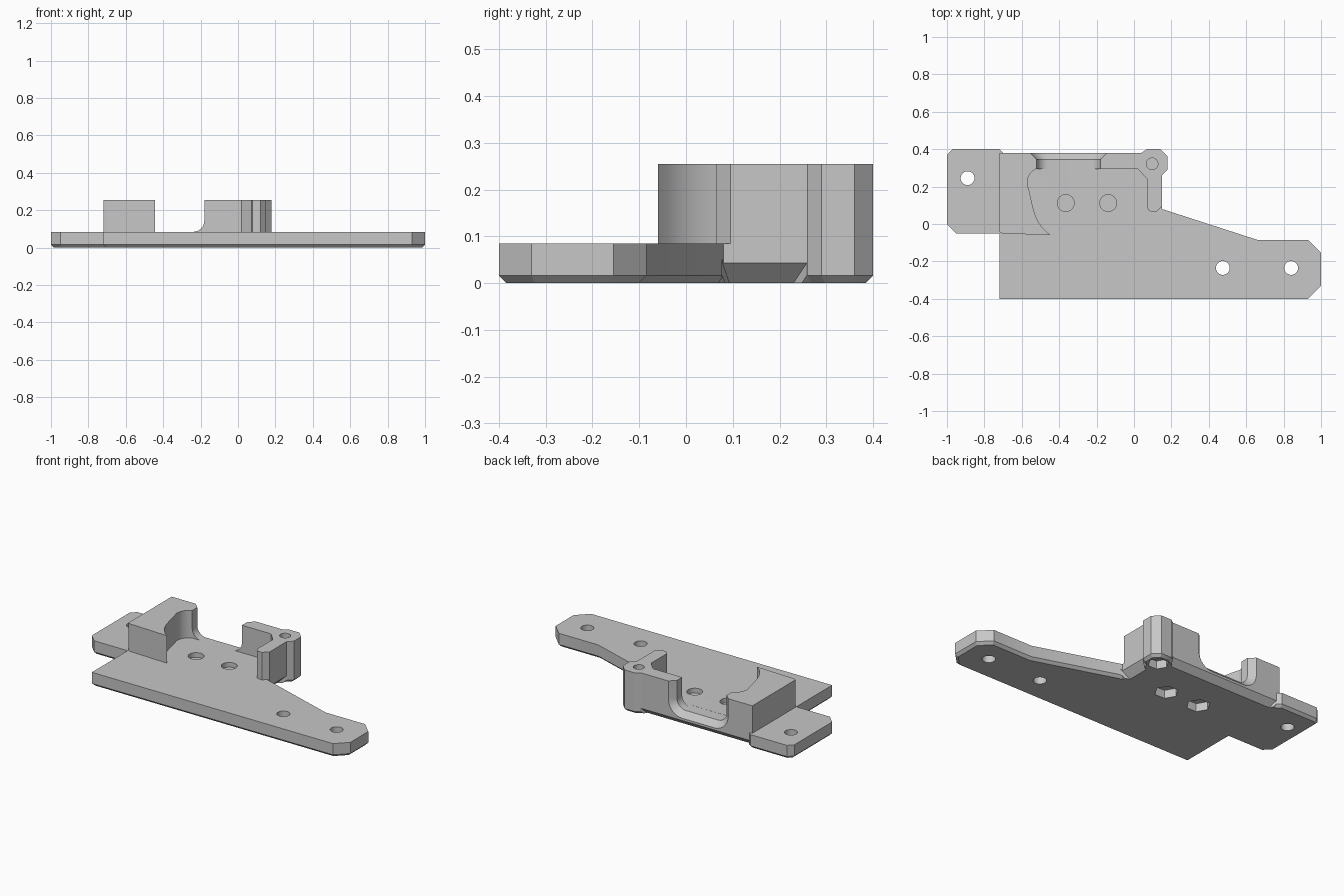
import bpy, bmesh, math
from mathutils import Vector
from mathutils.geometry import interpolate_bezier

if "Cube" in bpy.data.objects:
    bpy.data.objects.remove(bpy.data.objects["Cube"])

grey = bpy.data.materials.new("plain grey")
grey.use_nodes = True
colour = (0.57, 0.57, 0.57, 1)
grey.diffuse_color = colour
grey.node_tree.nodes["Principled BSDF"].inputs["Base Color"].default_value = colour


def loft(name, loops):
    """Closed solid skinned through matching loops of 3D points."""
    bm = bmesh.new()
    rings = [[bm.verts.new(p) for p in loop] for loop in loops]
    n = len(rings[0])
    for a, b in zip(rings, rings[1:]):
        for i in range(n):
            j = (i + 1) % n
            bm.faces.new((a[i], a[j], b[j], b[i]))
    bm.faces.new(rings[0][::-1])
    bm.faces.new(rings[-1])
    bmesh.ops.recalc_face_normals(bm, faces=bm.faces)
    mesh = bpy.data.meshes.new(name)
    bm.to_mesh(mesh)
    bm.free()
    mesh.materials.append(grey)
    obj = bpy.data.objects.new(name, mesh)
    bpy.context.collection.objects.link(obj)
    return obj


def level(points, z):
    return [(x, y, z) for x, y in points]


def inset(points, d):
    """Mitred inward offset of a counter-clockwise outline."""
    out = []
    for i, p in enumerate(points):
        p, a, b = Vector(p), Vector(points[i - 1]), Vector(points[(i + 1) % len(points)])
        u, v = (p - a).normalized(), (b - p).normalized()
        nu, nv = Vector((-u.y, u.x)), Vector((-v.y, v.x))
        out.append(p + (nu + nv) * d / (1 + nu.dot(nv)))
    return out


def drill(x, y, r, z0, z1, sides=32):
    ring = [(x + r * math.cos(math.tau * i / sides), y + r * math.sin(math.tau * i / sides))
            for i in range(sides)]
    return loft("hole_cutter", [level(ring, z0), level(ring, z1)])


def cut(obj, cutters):
    bpy.context.view_layer.objects.active = obj
    for c in cutters:
        c.hide_render = True
        mod = obj.modifiers.new("cut", "BOOLEAN")
        mod.operation, mod.solver, mod.object = "DIFFERENCE", "EXACT", c
        bpy.ops.object.modifier_apply(modifier=mod.name)


THICK, TOP, BEVEL = 0.085, 0.255, 0.016

# Base plate with a chamfered underside
post = [(0.15, 0.26), (0.18, 0.29), (0.18, 0.36), (0.14, 0.4), (0.07, 0.4), (0.04, 0.38)]
outline = [(-1, 0), (-0.95, -0.05), (-0.72, -0.05), (-0.72, -0.4), (0.93, -0.4),
           (1, -0.33), (1, -0.155), (0.93, -0.085), (0.66, -0.085), (0.15, 0.08)]
outline += post + [(-0.7, 0.38), (-0.72, 0.4), (-0.97, 0.4), (-1, 0.37)]
plate = loft("base_plate", [level(inset(outline, BEVEL), 0), level(outline, BEVEL),
                            level(outline, THICK)])

# Raised housing: curved left cheek, back wall, right arm and screw post
cheek = [(-0.52, 0.295)]
curves = [[(-0.52, 0.295), (-0.55, 0.285), (-0.575, 0.25), (-0.57, 0.21)],
          [(-0.57, 0.21), (-0.54, 0.13), (-0.55, 0.01), (-0.445, -0.06)]]
for c in curves:
    cheek += [tuple(p) for p in interpolate_bezier(*[Vector(p) for p in c], 12)][1:]
arm = [(0.02, 0.295), (0.07, 0.24), (0.07, 0.09), (0.078, 0.072), (0.095, 0.065),
       (0.12, 0.065), (0.15, 0.095)]
wall = cheek + [(-0.705, -0.05), (-0.72, -0.042), (-0.72, 0.38)]
wall = wall[::-1]
wall = wall + arm + post
housing = loft("raised_housing", [level(wall, THICK), level(wall, TOP)])


# U-shaped opening, flared towards the back
def u_profile(y, grow):
    r, steps = 0.06 + grow, 8
    pts = [(-0.52 - grow, y, 0.32)]
    for cx, start in ((-0.46, math.pi), (-0.24, 1.5 * math.pi)):
        for i in range(steps + 1):
            a = start + i * math.pi / 2 / steps
            pts.append((cx + r * math.cos(a), y, 0.1445 + r * math.sin(a)))
    return pts + [(-0.18 + grow, y, 0.32)]


opening = loft("opening_cutter", [u_profile(0.27, 0), u_profile(0.345, 0),
                                  u_profile(0.39, 0.045)])

# Deeper underside chamfers beside the post
side_wedge = loft("side_wedge", [
    [(0.1, 0.095, -0.007), (0.16, 0.075, 0.053), (0.16, 0.075, -0.007)],
    [(0.1, 0.225, -0.007), (0.16, 0.265, 0.053), (0.16, 0.265, -0.007)]])
back_wedge = loft("back_wedge", [
    [(-0.67, 0.338, -0.006), (-0.705, 0.39, 0.046), (-0.705, 0.39, -0.006)],
    [(0.02, 0.338, -0.006), (0.05, 0.39, 0.046), (0.05, 0.39, -0.006)]])

# Through holes, and blind screw holes above hexagonal nut pockets
holes = [drill(x, y, 0.037, -0.1, 0.2) for x, y in
         ((-0.89, 0.245), (0.475, -0.235), (0.84, -0.235))]
for x in (-0.365, -0.138):
    holes += [drill(x, 0.112, 0.045, 0.056, 0.2), drill(x, 0.112, 0.067, -0.1, 0.05, 6)]
post_hole = drill(0.097, 0.322, 0.031, 0.056, 0.4)
holes += [post_hole, drill(0.097, 0.322, 0.058, -0.1, 0.05, 6)]

cut(plate, [opening, side_wedge, back_wedge] + holes)
cut(housing, [opening, post_hole])
for c in [opening, side_wedge, back_wedge] + holes:
    bpy.data.objects.remove(c)

# Smooth curved walls, crisp machined edges
for obj in (plate, housing):
    bpy.ops.object.select_all(action="DESELECT")
    obj.select_set(True)
    bpy.context.view_layer.objects.active = obj
    bpy.ops.object.shade_smooth_by_angle(angle=math.radians(25))
